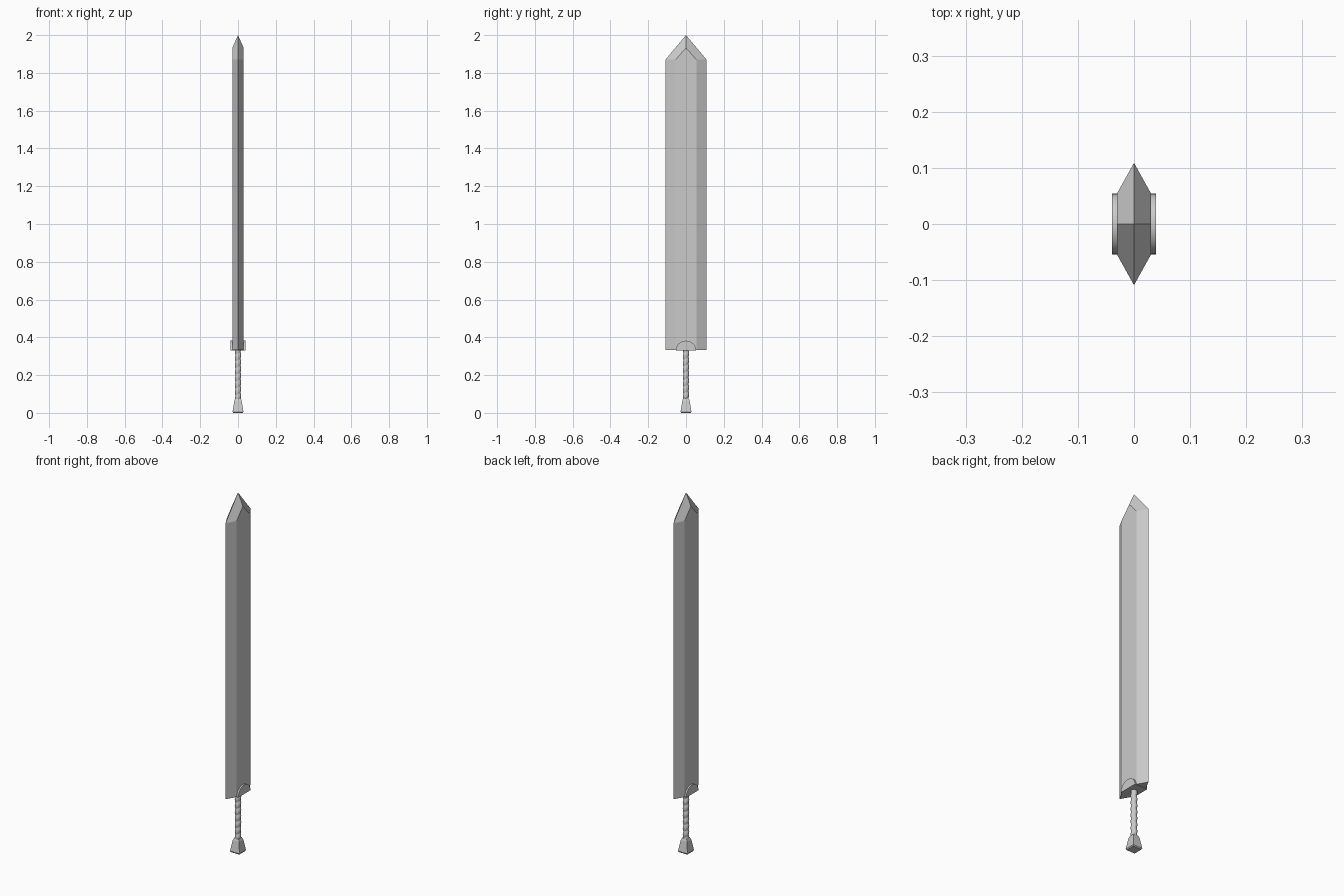
import bpy, bmesh, math

if "Cube" in bpy.data.objects:
    bpy.data.objects.remove(bpy.data.objects["Cube"])


def make_object(name, verts, faces):
    mesh = bpy.data.meshes.new(name)
    mesh.from_pydata(verts, [], faces)
    bm = bmesh.new()
    bm.from_mesh(mesh)
    bmesh.ops.recalc_face_normals(bm, faces=bm.faces)
    bm.to_mesh(mesh)
    bm.free()
    obj = bpy.data.objects.new(name, mesh)
    bpy.context.collection.objects.link(obj)
    return obj


def loft(name, rings):
    """Bridge equal-length closed rings and cap both ends."""
    n = len(rings[0])
    verts = [v for ring in rings for v in ring]
    faces = [(i * n + j, i * n + (j + 1) % n, (i + 1) * n + (j + 1) % n, (i + 1) * n + j)
             for i in range(len(rings) - 1) for j in range(n)]
    faces.append(tuple(range(n)))
    faces.append(tuple(range((len(rings) - 1) * n, len(rings) * n)))
    return make_object(name, verts, faces)


def smooth(obj, angle):
    bpy.ops.object.select_all(action='DESELECT')
    obj.select_set(True)
    bpy.context.view_layer.objects.active = obj
    bpy.ops.object.shade_smooth_by_angle(angle=math.radians(angle))


# Blade: flat sides, bevelled cutting edges and a faceted point
T, FLAT, EDGE = 0.03, 0.055, 0.109
BASE, SHOULDER = 0.333, 1.87
section = [(0, -EDGE), (T, -FLAT), (T, FLAT), (0, EDGE), (-T, FLAT), (-T, -FLAT)]
verts = [(x, y, z) for z in (BASE, SHOULDER) for x, y in section]
verts += [(T, 0, 1.932), (-T, 0, 1.932), (0, 0, 2.0)]
faces = [(i, (i + 1) % 6, (i + 1) % 6 + 6, i + 6) for i in range(6)]
faces += [(5, 4, 3, 2, 1, 0), (7, 8, 12), (10, 11, 13),
          (6, 7, 12, 14), (8, 9, 14, 12), (9, 10, 13, 14), (11, 6, 14, 13)]
make_object("blade", verts, faces)

# Guard: half-round block passing through the base of the blade
arc = [(0.054 * math.cos(math.pi * i / 24), 0.331 + 0.051 * math.sin(math.pi * i / 24))
       for i in range(25)]
guard = loft("guard", [[(x, y, z) for y, z in arc] for x in (-0.039, 0.039)])
smooth(guard, 30)

# Grip: round handle with a spiral wrap
SIDES, RINGS, PITCH = 24, 96, 0.036
rings = []
for i in range(RINGS + 1):
    z = 0.07 + 0.265 * i / RINGS
    ring = []
    for j in range(SIDES):
        a = 2 * math.pi * j / SIDES
        r = 0.0135 + 0.003 * abs(math.sin(math.pi * z / PITCH - a / 2))
        ring.append((r * math.cos(a), r * math.sin(a), z))
    rings.append(ring)
smooth(loft("grip", rings), 50)

# Pommel: tapered square block with a chamfered top
rings = [[(sx * h, sy * h, z) for sx, sy in ((-1, -1), (1, -1), (1, 1), (-1, 1))]
         for h, z in ((0.026, 0.0), (0.029, 0.006), (0.019, 0.066), (0.014, 0.078))]
loft("pommel", rings)
